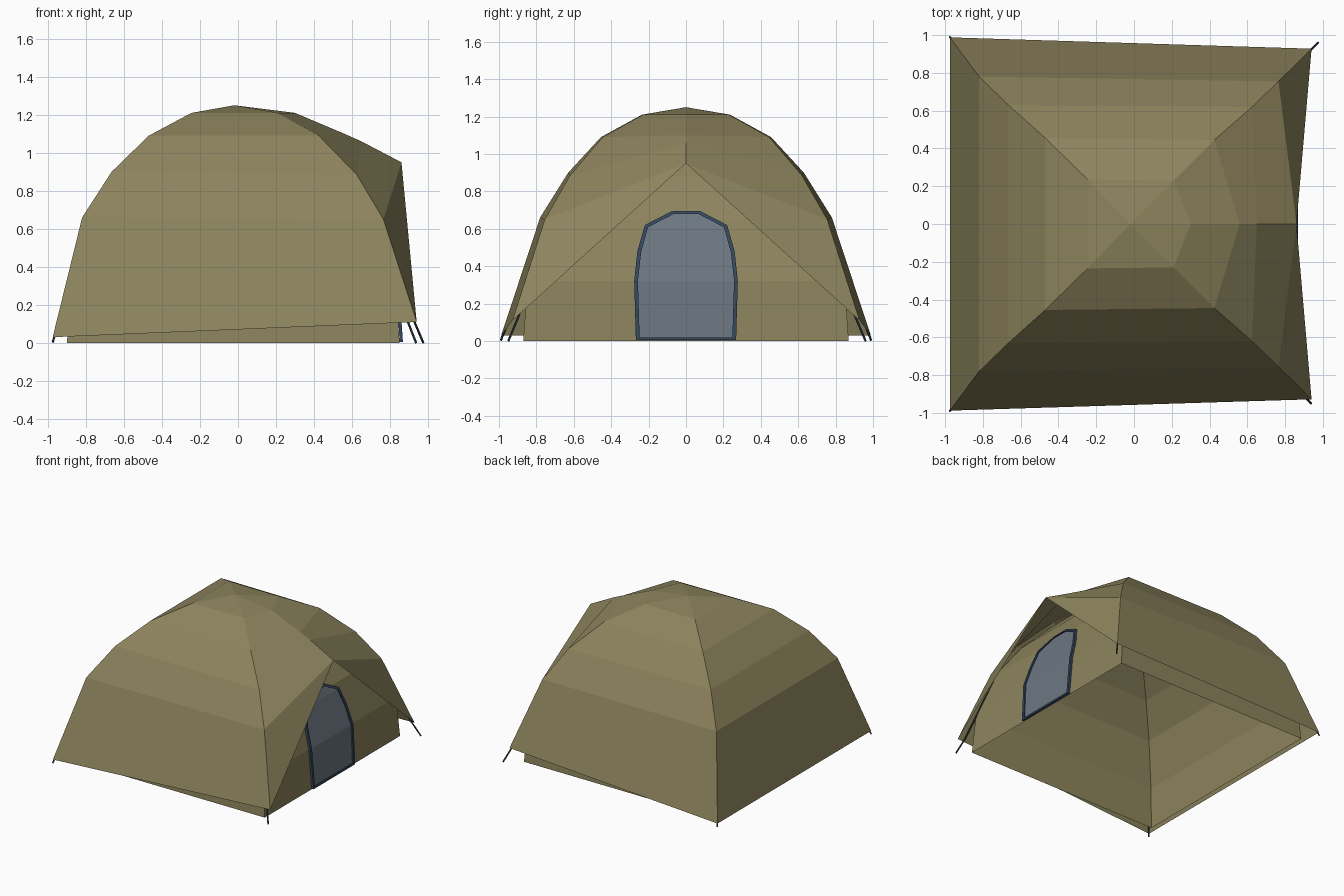
import bpy, bmesh
from mathutils import Vector

if "Cube" in bpy.data.objects:
    bpy.data.objects.remove(bpy.data.objects["Cube"])


def material(name, rgb):
    m = bpy.data.materials.new(name)
    m.diffuse_color = (*rgb, 1)
    m.use_nodes = True
    m.node_tree.nodes["Principled BSDF"].inputs["Base Color"].default_value = m.diffuse_color
    return m


OLIVE = material("olive canvas", (0.265, 0.23, 0.11))
GREY = material("grey blue door mesh", (0.15, 0.185, 0.22))
NAVY = material("navy trim", (0.035, 0.065, 0.11))
DARK = material("dark slate pole", (0.03, 0.045, 0.06))


def mesh_object(name, faces, mat):
    """Faces given as lists of points, welded together."""
    bm = bmesh.new()
    for f in faces:
        bm.faces.new([bm.verts.new(p) for p in f])
    bmesh.ops.remove_doubles(bm, verts=bm.verts, dist=0.0005)
    bmesh.ops.recalc_face_normals(bm, faces=bm.faces)
    me = bpy.data.meshes.new(name)
    bm.to_mesh(me)
    bm.free()
    me.materials.append(mat)
    ob = bpy.data.objects.new(name, me)
    bpy.context.collection.objects.link(ob)
    return ob


def flip(p):
    return (p[0], -p[1], p[2])


# Outer fly: rear and front corner ribs plus the ridge of the door awning
apex = (-0.02, 0, 1.25)
rear = [(-0.245, 0.235, 1.21), (-0.47, 0.455, 1.09), (-0.665, 0.63, 0.90),
        (-0.82, 0.78, 0.66), (-0.975, 0.988, 0.03)]
front = [(0.21, 0.23, 1.21), (0.425, 0.445, 1.09), (0.625, 0.62, 0.885),
         (0.765, 0.755, 0.65), (0.94, 0.928, 0.11)]
ridge = [(0.30, 0, 1.21), (0.56, 0, 1.10), (0.65, 0, 1.06), (0.86, 0, 0.95)]

fly = [[apex, rear[0], flip(rear[0])]]
for i in range(4):
    fly.append([rear[i], rear[i + 1], flip(rear[i + 1]), flip(rear[i])])
for s in (lambda p: p, flip):
    fly.append([s(p) for p in (apex, front[0], rear[0])])
    fly.append([s(p) for p in (apex, ridge[0], front[0])])
    for i in range(4):
        fly.append([s(p) for p in (rear[i], front[i], front[i + 1], rear[i + 1])])
    for i in range(3):
        fly.append([s(p) for p in (ridge[i], ridge[i + 1], front[i + 1], front[i])])
    fly.append([s(p) for p in (ridge[3], front[4], front[3])])
mesh_object("outer_fly", fly, OLIVE)

# Inner tent: open-bottomed dome of rectangular rings (height, scale)
profile = [(0, 1), (0.32, 0.975), (0.65, 0.86), (0.88, 0.695), (1.07, 0.48),
           (1.185, 0.24)]


def ring(z, k):
    return [(0.85 * k, -0.87 * k, z), (0.85 * k, 0.87 * k, z),
            (-0.90 * k, 0.87 * k, z), (-0.90 * k, -0.87 * k, z)]


rings = [ring(*p) for p in profile]
top = (-0.01, 0, 1.225)
inner = []
for j in range(4):
    n = (j + 1) % 4
    for a, b in zip(rings, rings[1:]):
        inner.append([a[j], a[n], b[n], b[j]])
    inner.append([rings[-1][j], rings[-1][n], top])
mesh_object("inner_tent", inner, OLIVE)


# Door: rows of (half width, height) laid on the front wall
def wall_x(z):
    for (z0, k0), (z1, k1) in zip(profile, profile[1:]):
        if z <= z1:
            return 0.85 * (k0 + (k1 - k0) * (z - z0) / (z1 - z0))


def on_wall(y, z, lift):
    return (wall_x(z) + lift, y, z)


outer = [(0.268, 0.005), (0.277, 0.32), (0.26, 0.48), (0.22, 0.62), (0.075, 0.695)]
inset = [(0.248, 0.02), (0.257, 0.32), (0.24, 0.475), (0.203, 0.608), (0.068, 0.678)]
panel = []
for (y0, z0), (y1, z1) in zip(inset, inset[1:]):
    panel.append([on_wall(-y0, z0, .008), on_wall(y0, z0, .008),
                  on_wall(y1, z1, .008), on_wall(-y1, z1, .008)])
mesh_object("door_panel", panel, GREY)


def loop(rows, lift):
    return ([on_wall(y, z, lift) for y, z in rows] +
            [on_wall(-y, z, lift) for y, z in reversed(rows)])


trim = []
o1, i1, o0, i0 = loop(outer, .018), loop(inset, .018), loop(outer, .001), loop(inset, .001)
for j in range(len(o1)):
    n = (j + 1) % len(o1)
    for a, b in ((o1, i1), (i1, i0), (i0, o0), (o0, o1)):
        trim.append([a[j], a[n], b[n], b[j]])
mesh_object("door_trim", trim, NAVY)


# Poles: slim six-sided rods running up under each corner of the fly
def pole(name, points, radius=0.006):
    faces = []
    for a, b in zip(points, points[1:]):
        a, b = Vector(a), Vector(b)
        q = (b - a).to_track_quat('Z', 'Y')
        import_ring = [q @ Vector((radius * c, radius * s, 0)) for c, s in
                       ((1, 0), (.5, .87), (-.5, .87), (-1, 0), (-.5, -.87), (.5, -.87))]
        for j in range(6):
            u, v = import_ring[j], import_ring[(j + 1) % 6]
            faces.append([a + u, a + v, b + v, b + u])
        faces.append([a + u for u in import_ring])
        faces.append([b + u for u in import_ring])
    mesh_object(name, faces, DARK)


pole("front_pole_left", [(0.937, -0.95, 0), (0.89, -0.90, 0.12), (0.745, -0.74, 0.60)])
pole("front_pole_right", [(0.975, 0.96, 0), (0.92, 0.905, 0.13), (0.75, 0.74, 0.60)])
pole("rear_pole_left", [(-0.975, -0.99, 0.003), (-0.955, -0.965, 0.07), (-0.80, -0.77, 0.62)])
pole("rear_pole_right", [(-0.975, 0.99, 0.003), (-0.955, 0.965, 0.07), (-0.80, 0.77, 0.62)])
